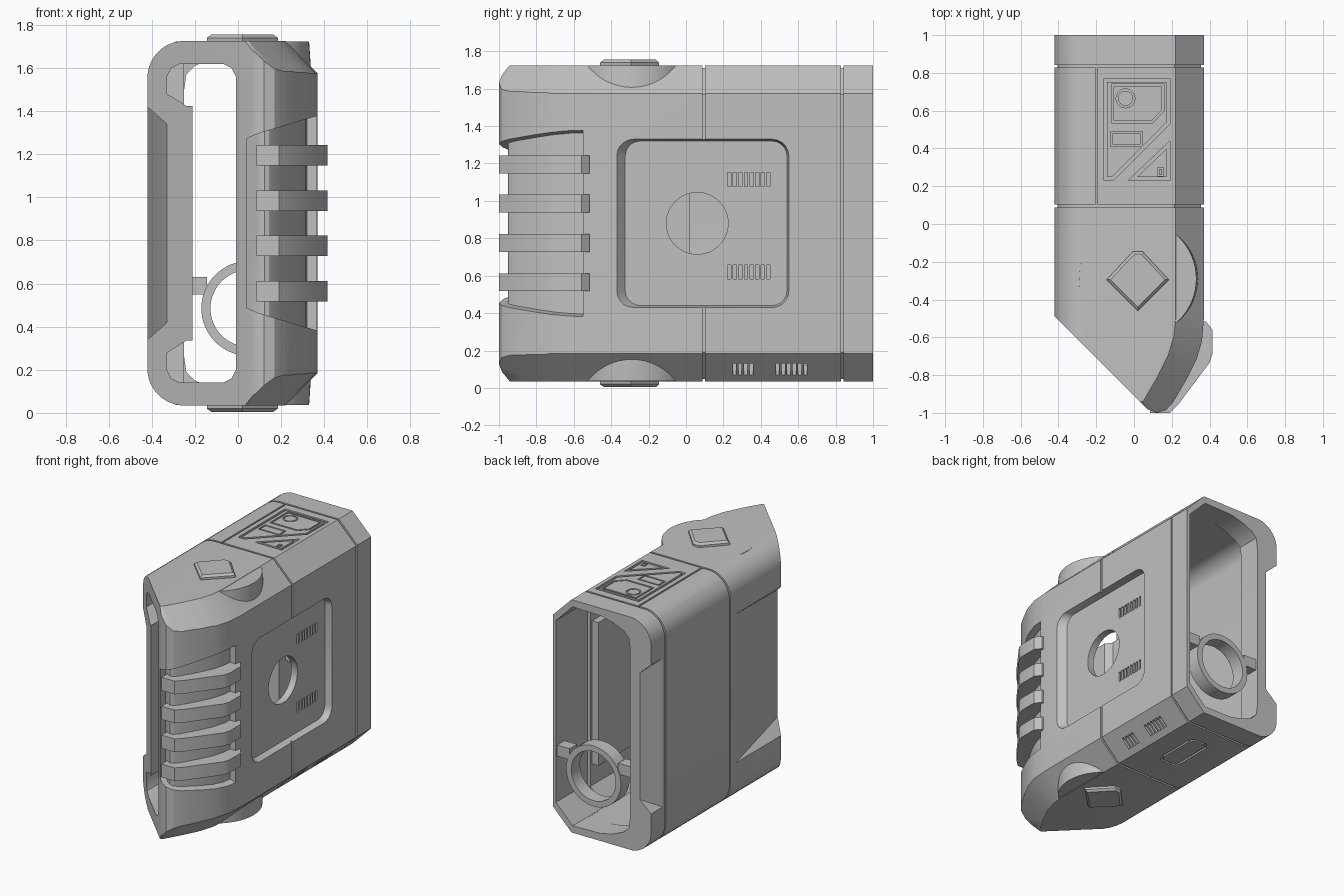
import bpy, bmesh, math
from mathutils import Vector, Matrix

if "Cube" in bpy.data.objects:
    bpy.data.objects.remove(bpy.data.objects["Cube"], do_unlink=True)

grey = bpy.data.materials.new("plain_grey")
grey.use_nodes = True
grey.diffuse_color = (0.53, 0.53, 0.53, 1)
grey.node_tree.nodes["Principled BSDF"].inputs["Base Color"].default_value = (0.53, 0.53, 0.53, 1)

BOTTOM, TOP, MID = 0.035, 1.725, 0.88


def make(name, bm):
    bmesh.ops.recalc_face_normals(bm, faces=bm.faces)
    mesh = bpy.data.meshes.new(name)
    bm.to_mesh(mesh)
    bm.free()
    mesh.materials.append(grey)
    obj = bpy.data.objects.new(name, mesh)
    bpy.context.scene.collection.objects.link(obj)
    return obj


def poly(points, axis, lo, hi):
    """Bounding planes of a convex polygon extruded along an axis."""
    i, j = [k for k in range(3) if k != axis]
    ci = sum(p[0] for p in points) / len(points)
    cj = sum(p[1] for p in points) / len(points)
    planes = []
    for a, b in zip(points, points[1:] + points[:1]):
        n, p = Vector(), Vector()
        n[i], n[j] = b[1] - a[1], a[0] - b[0]
        p[i], p[j] = a
        if n[i] * (a[0] - ci) + n[j] * (a[1] - cj) < 0:
            n = -n
        planes.append((n.normalized(), p))
    for s, v in ((-1, lo), (1, hi)):
        n, p = Vector(), Vector()
        n[axis], p[axis] = s, v
        planes.append((n, p))
    return planes


def rect(a, b, c, d):
    return [(a, c), (b, c), (b, d), (a, d)]


def mirror_z(points):
    return points + [(x, 2 * MID - z) for x, z in reversed(points)]


def hull(name, planes, inset=0.0, extra=()):
    """Convex solid from planes, all moved inward by inset except the extra ones."""
    bm = bmesh.new()
    bmesh.ops.create_cube(bm, size=6)
    for n, p in [(n, p - n * inset) for n, p in planes] + list(extra):
        cut = bmesh.ops.bisect_plane(bm, geom=bm.verts[:] + bm.edges[:] + bm.faces[:], dist=1e-5,
                                     plane_co=p, plane_no=n, clear_outer=True)
        edges = [e for e in cut["geom_cut"] if isinstance(e, bmesh.types.BMEdge) and e.is_boundary]
        if edges:
            bmesh.ops.holes_fill(bm, edges=edges)
    return make(name, bm)


def boxes(name, bounds):
    bm = bmesh.new()
    for x0, x1, y0, y1, z0, z1 in bounds:
        m = Matrix.Translation(((x0 + x1) / 2, (y0 + y1) / 2, (z0 + z1) / 2))
        bmesh.ops.create_cube(bm, size=1, matrix=m @ Matrix.Diagonal((x1 - x0, y1 - y0, z1 - z0, 1)))
    return make(name, bm)


def cylinder(name, centre, r1, r2, depth, axis="Z"):
    bm = bmesh.new()
    turn = {"X": Matrix.Rotation(math.pi / 2, 4, "Y"), "Y": Matrix.Rotation(math.pi / 2, 4, "X"),
            "Z": Matrix.Identity(4)}[axis]
    bmesh.ops.create_cone(bm, cap_ends=True, segments=64, radius1=r1, radius2=r2, depth=depth,
                          matrix=Matrix.Translation(centre) @ turn)
    return make(name, bm)


def boolean(obj, other, op="DIFFERENCE"):
    mod = obj.modifiers.new("cut", "BOOLEAN")
    mod.operation, mod.object, mod.solver = op, other, "EXACT"
    bpy.context.view_layer.objects.active = obj
    bpy.ops.object.modifier_apply(modifier=mod.name)
    bpy.data.objects.remove(other, do_unlink=True)
    return obj


def flip(lo, hi, low):
    return (2 * MID - hi, 2 * MID - lo) if low else (lo, hi)


# Shell planes: plan outline, chamfers on the right and nose, rounding on the left
nose = [(0.37, -0.5), (0.36, -0.62), (0.33, -0.72), (0.28, -0.82), (0.21, -0.94),
        (0.17, -0.985), (0.12, -1), (0.07, -0.98), (0.04, -0.95)]
plan = [(-0.42, 1), (0.37, 1)] + nose + [(-0.42, -0.49)]
shell = poly(plan, 2, BOTTOM, TOP)
for k, drop in enumerate([0.15, 0.15, 0.15, 0.145, 0.14, 0.12, 0.08]):
    n, p = shell[k + 1]
    for s in (1, -1):
        shell.append(((n + Vector((0, 0, s))).normalized(),
                      Vector((p.x, p.y, MID + s * (TOP - MID - drop)))))
for k in range(1, 8):
    a = math.radians(90 * k / 8)
    for s in (1, -1):
        n = Vector((-math.cos(a), 0, s * math.sin(a)))
        shell.append((n, Vector((-0.25, 0, MID + s * (TOP - MID - 0.17))) + n * 0.17))
body = hull("shell", shell)

# Round bosses under the knobs
for low in (False, True):
    z0, z1 = flip(1.5, TOP - 0.002, low)
    r = (0.31, 0.325) if low else (0.325, 0.31)
    boolean(body, cylinder("boss", (0.02, -0.29, (z0 + z1) / 2), *r, z1 - z0), "UNION")

# Hollow interior, wider behind the front, with a block left behind the side panel
inner = [pl for pl in shell if pl[0].y < 0.9]
boolean(body, hull("cavity", inner, 0.1, poly(rect(-0.25, 0.5, -2, 0.8), 2, -1, 3)))
wide = hull("wide_cavity", inner, 0.05, poly(rect(-0.25, 0.5, -0.48, 0.83), 2, -1, 3))
boolean(body, boolean(wide, boxes("panel_back", [(0.24, 0.6, -0.7, 0.62, 0.36, 1.4)])))
pocket = [(-0.5, 0.02), (-0.5, 0.83), (0.2, 0.83), (0.2, -0.4), (-0.22, -0.4), (-0.37, 0.02)]
boolean(body, hull("left_pocket", inner, 0.05, poly(pocket, 2, -1, 3)))
mouth = mirror_z([(0.345, 1.54), (0.21, 1.675), (-0.02, 1.67), (-0.12, 1.645), (-0.2, 1.61),
                  (-0.24, 1.57), (-0.25, 1.5)])
boolean(body, hull("mouth", poly(mouth, 1, 0.64, 1.2)))

# Front window with its wider ends
window = mirror_z([(-0.21, 1.62), (-0.07, 1.62), (-0.03, 1.6), (-0.01, 1.56)])
boolean(body, hull("window", poly(window, 1, -1.3, -0.2)))
for low in (False, True):
    end = [(-0.1, 1.62), (-0.27, 1.62), (-0.31, 1.6), (-0.33, 1.56), (-0.33, 1.48),
           (-0.315, 1.44), (-0.28, 1.425), (-0.24, 1.425), (-0.2, 1.4), (-0.1, 1.4)]
    end = [(x, 2 * MID - z if low else z) for x, z in end]
    boolean(body, hull("window_end", poly(end, 1, -1.3, -0.32)))

# Slanted cuts on the left side, at the front and at the back rim
ends = [(Vector((0.66, 0, s * 0.75)), Vector((-0.42, 0, MID + s * 0.54))) for s in (1, -1)]
for shape in ([(-0.42, 0.03), (-0.7, 0.03), (-0.7, -0.75), (-0.305, -0.75)],
              [(-0.425, 0.86), (-0.7, 0.86), (-0.7, 1.1), (-0.26, 1.1)]):
    boolean(body, hull("side_cut", poly(shape, 2, 0, 2), 0, ends))

# Seam grooves around the shell
for y in (0.095, 0.835):
    seam = hull("seam", shell, -0.02, poly(rect(-1, 1, y - 0.007, y + 0.007), 2, -1, 3))
    boolean(body, boolean(seam, hull("seam_core", shell, 0.014)))

# Recessed grip area on the nose
grip = mirror_z([(0.04, 1.28), (0.09, 1.295), (0.32, 1.395), (0.6, 1.5)])
recess = hull("grip_recess", shell, -0.08, poly(grip, 1, -1.3, -0.55))
boolean(body, boolean(recess, hull("grip_core", shell, 0.045)))

# Side panel with rounded corners and sloped walls, hole and vents
corners = []
for cy, cz, a0 in ((0.46, 1.24, 0), (-0.28, 1.24, 90), (-0.28, 0.52, 180), (0.46, 0.52, 270)):
    for k in range(6):
        a = math.radians(a0 + 18 * k)
        corners.append((cy + 0.09 * math.cos(a), cz + 0.09 * math.sin(a)))
panel = [(n, p) if abs(n.x) > 0.9 else
         ((n - Vector((0.2 + 0.7 * max(-n.y, 0), 0, 0))).normalized(), p + Vector((0.37, 0, 0)))
         for n, p in poly(corners, 0, 0.32, 0.4)]
boolean(body, hull("side_panel", panel))
boolean(body, cylinder("side_hole", (0.4, 0.06, 0.88), 0.165, 0.165, 0.6, "X"))
slots = [(0.305, 0.4, 0.222 + 0.03 * k, 0.24 + 0.03 * k, z - 0.037, z + 0.037)
         for z in (1.115, 0.62) for k in range(8)]
for start, count in ((0.25, 4), (0.48, 6)):
    slots += [(0.245, 0.32, start + 0.03 * k, start + 0.03 * k + 0.018, 0.07, 0.13) for k in range(count)]
boolean(body, boxes("vent_slots", slots))


# Engraved outlines on the top and bottom
def groove(points, z0, z1, width):
    ring = hull("groove", poly(points, 2, z0, z1))
    core = hull("groove_core", poly(points, 2, z0 - 1, z1 + 1), width)
    boolean(body, boolean(ring, core))


def disc(cx, cy, r):
    return [(cx + r * math.cos(math.tau * k / 24), cy + r * math.sin(math.tau * k / 24)) for k in range(24)]


boolean(body, boxes("top_line", [(-0.205, -0.193, 0.1, 0.83, TOP - 0.012, 1.9)]))
for shape, width in (
        ([(-0.16, 0.77), (0.19, 0.77), (0.19, 0.53), (-0.11, 0.23), (-0.16, 0.23)], 0.018),
        ([(-0.12, 0.74), (0.16, 0.74), (0.16, 0.6), (0.1, 0.535), (-0.12, 0.535)], 0.012),
        ([(0.19, 0.44), (0.19, 0.23), (-0.03, 0.23)], 0.018),
        (rect(-0.125, 0.045, 0.41, 0.49), 0.01),
        (rect(0.125, 0.155, 0.255, 0.3), 0.008),
        (disc(-0.045, 0.665, 0.05), 0.01)):
    groove(shape, TOP - 0.012, 1.9, width)
groove([(-0.1, 0.36), (-0.07, 0.32), (0.03, 0.32), (0.06, 0.36), (0.06, 0.64), (0.03, 0.68),
        (-0.07, 0.68), (-0.1, 0.64)], -0.2, BOTTOM + 0.012, 0.014)

parts = [body]

# Grip fins
fin_plan = [(0.085, -1), (0.19, -1), (0.235, -0.955), (0.4, -0.735), (0.415, -0.69),
            (0.415, -0.56), (0.38, -0.515), (0.085, -0.515)]
for k in range(4):
    z = 0.565 + 0.21 * k
    fin = hull("grip_fin_%d" % (k + 1), poly(fin_plan, 2, z - 0.048, z + 0.048))
    parts.append(boolean(fin, hull("fin_core", shell, 0.06)))

# Bevelled diamond knobs
diamond = [(-0.145, -0.295), (0.02, -0.46), (0.185, -0.295), (0.045, -0.145), (-0.005, -0.145)]
for low in (False, True):
    knob = poly(diamond, 2, *flip(1.7, 1.755, low))
    up = Vector((0, 0, -1 if low else 1))
    knob += [((n + up).normalized(), p + Vector((0, 0, MID)) + up * 0.86) for n, p in knob[:5]]
    parts.append(hull("bottom_knob" if low else "top_knob", knob))

# Ring held inside the back opening
ring = cylinder("back_ring", (0.05, 0.94, 0.485), 0.22, 0.22, 0.1, "Y")
boolean(ring, cylinder("ring_hole", (0.05, 0.94, 0.485), 0.178, 0.178, 0.4, "Y"))
parts.append(ring)
parts.append(boxes("ring_tabs", [(-0.27, -0.145, 0.9, 0.985, 0.55, 0.63),
                                 (0.245, 0.35, 0.9, 0.985, 0.55, 0.63)]))

for obj in parts:
    bpy.ops.object.select_all(action="DESELECT")
    obj.select_set(True)
    bpy.context.view_layer.objects.active = obj
    bpy.ops.object.shade_smooth_by_angle(angle=math.radians(28))
